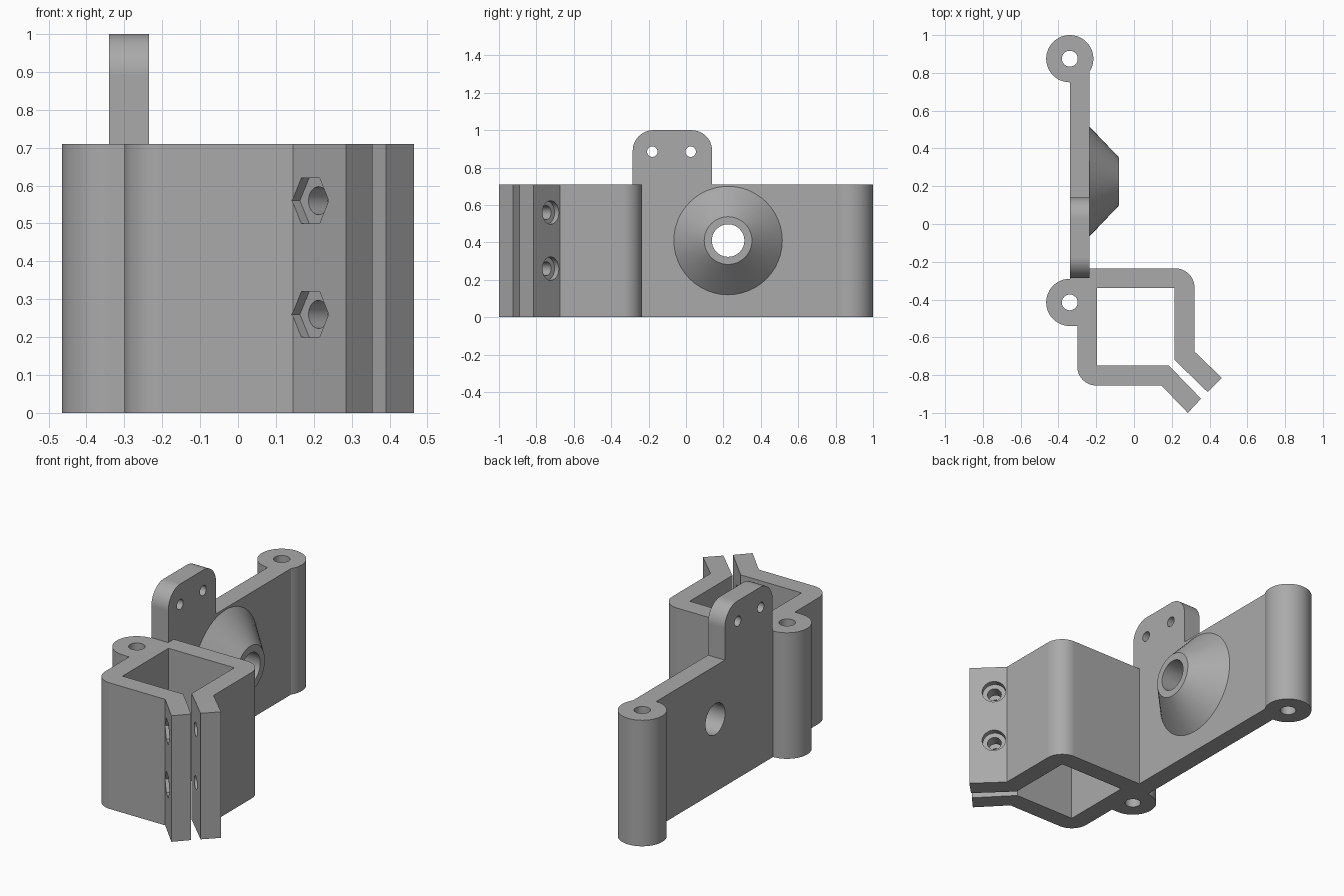
import bpy, bmesh
from math import pi, sin, cos
from mathutils import Matrix, Vector

if "Cube" in bpy.data.objects:
    bpy.data.objects.remove(bpy.data.objects["Cube"], do_unlink=True)

grey = bpy.data.materials.new("plain grey")
grey.use_nodes = True
grey.diffuse_color = (0.4, 0.4, 0.4, 1)
grey.node_tree.nodes["Principled BSDF"].inputs["Base Color"].default_value = (0.4, 0.4, 0.4, 1)

X, Y, Z = Vector((1, 0, 0)), Vector((0, 1, 0)), Vector((0, 0, 1))
HEIGHT = 0.71


def arc(cx, cy, r, a0, a1, n=12):
    """Points along an arc, angles in degrees."""
    steps = [(a0 + (a1 - a0) * i / n) * pi / 180 for i in range(n + 1)]
    return [(cx + r * cos(a), cy + r * sin(a)) for a in steps]


def ring(r, n=48):
    return arc(0, 0, r, 0, 360, n)[:-1]


def prism(name, points, depth, origin=(0, 0, 0), u=X, v=Y, taper=1):
    """Extrude a profile drawn on axes u, v along u x v."""
    w = u.cross(v)
    bm = bmesh.new()
    low = [bm.verts.new((a, b, 0)) for a, b in points]
    high = [bm.verts.new((a * taper, b * taper, depth)) for a, b in points]
    bm.faces.new(low)
    bm.faces.new(high)
    n = len(points)
    for i in range(n):
        j = (i + 1) % n
        bm.faces.new((low[i], low[j], high[j], high[i]))
    frame = Matrix((u, v, w)).transposed().to_4x4()
    bm.transform(Matrix.Translation(origin) @ frame)
    bmesh.ops.recalc_face_normals(bm, faces=bm.faces)
    mesh = bpy.data.meshes.new(name)
    bm.to_mesh(mesh)
    bm.free()
    mesh.materials.append(grey)
    obj = bpy.data.objects.new(name, mesh)
    bpy.context.collection.objects.link(obj)
    return obj


def combine(target, other, operation):
    """Apply a boolean and discard the second object."""
    mod = target.modifiers.new("combine", 'BOOLEAN')
    mod.operation, mod.solver, mod.object = operation, 'EXACT', other
    bpy.context.view_layer.objects.active = target
    bpy.ops.object.modifier_apply(modifier=mod.name)
    bpy.data.objects.remove(other, do_unlink=True)


# Square clamp with an open corner ending in two slanted flanges
outer = [(0.465, -0.815), (0.32, -0.675)] + arc(0.22, -0.335, 0.1, 0, 90)
outer += [(-0.30, -0.235)] + arc(-0.20, -0.755, 0.1, 180, 270)
outer += [(0.145, -0.855), (0.285, -1.0), (0.355, -0.925), (0.185, -0.75)]
inner = [(-0.195, -0.75), (-0.195, -0.34), (0.215, -0.34), (0.215, -0.72), (0.39, -0.89)]
bracket = prism("clamp_bracket", outer + inner, HEIGHT)

# Flat plate with a raised round-cornered tab
side = [(-0.285, 0), (0.81, 0), (0.81, HEIGHT), (0.14, HEIGHT)]
side += arc(0.03, 0.89, 0.11, 0, 90) + arc(-0.175, 0.89, 0.11, 90, 180)
parts = [prism("plate", side, 0.105, (-0.34, 0, 0), Y, Z)]

# Hinge barrels and the web joining the front one to the clamp
barrels = [(-0.34, 0.875, 0), (-0.34, -0.415, 0)]
for at in barrels:
    parts.append(prism("barrel", ring(0.125), HEIGHT, at))
web = [(-0.34, -0.54), (-0.25, -0.54), (-0.25, -0.28), (-0.34, -0.28)]
parts.append(prism("barrel_web", web, HEIGHT))

# Conical boss on the plate
boss_y, boss_z = 0.225, 0.41
parts.append(prism("boss", ring(0.29), 0.155, (-0.235, boss_y, boss_z), Y, Z, taper=0.44))

for part in parts:
    combine(bracket, part, 'UNION')

# Holes: barrels, boss and tab
cutters = [prism("barrel_hole", ring(0.042, 32), 1, (x, y, -0.1)) for x, y, z in barrels]
cutters.append(prism("boss_hole", ring(0.087), 0.6, (-0.5, boss_y, boss_z), Y, Z))
for y in (-0.18, 0.025):
    cutters.append(prism("tab_hole", ring(0.028, 32), 0.3, (-0.45, y, 0.885), Y, Z))

# Clamp screws: through hole, hexagonal nut pocket and round head recess
across = Vector((-1, 1, 0)).normalized()
axis = across.cross(Z)
for z in (0.26, 0.56):
    middle = Vector((0.2795, -0.8145, z))
    for name, points, start, depth in (
            ("screw_hole", ring(0.037, 32), -0.15, 0.3),
            ("nut_pocket", ring(0.0693, 6), -0.2, 0.105),
            ("head_recess", ring(0.063, 32), 0.095, 0.1)):
        cutters.append(prism(name, points, depth, middle + axis * start, across, Z))

for cutter in cutters:
    combine(bracket, cutter, 'DIFFERENCE')

# Smooth curves, crisp edges
bpy.ops.object.select_all(action='DESELECT')
bracket.select_set(True)
bpy.context.view_layer.objects.active = bracket
bpy.ops.object.shade_smooth_by_angle(angle=pi / 6)
normals = bracket.modifiers.new("flat_face_normals", 'WEIGHTED_NORMAL')
normals.keep_sharp = True
